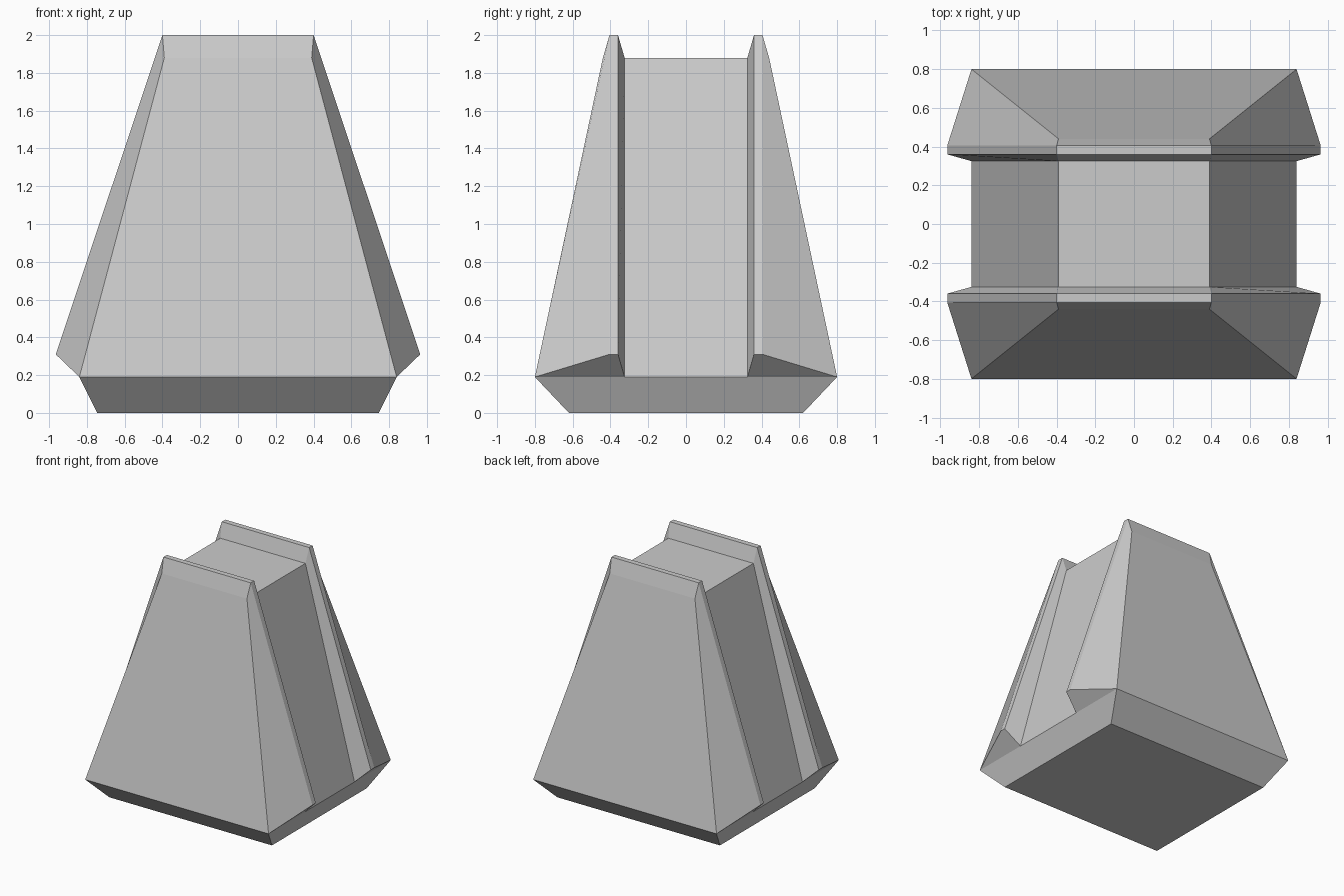
import bpy
import bmesh

if "Cube" in bpy.data.objects:
    bpy.data.objects.remove(bpy.data.objects["Cube"])


def finish(bm, name):
    bmesh.ops.recalc_face_normals(bm, faces=bm.faces)
    mesh = bpy.data.meshes.new(name)
    bm.to_mesh(mesh)
    bm.free()
    obj = bpy.data.objects.new(name, mesh)
    bpy.context.collection.objects.link(obj)
    return obj


# Half profile of the tapered body, from outer face to central channel:
# (foot x, foot y, foot z, crown x, crown y, crown z)
half = [
    (0.84, 0.80, 0.19, 0.39, 0.44, 1.88),
    (0.965, 0.405, 0.31, 0.40, 0.405, 2.0),
    (0.965, 0.36, 0.31, 0.40, 0.36, 2.0),
    (0.84, 0.325, 0.19, 0.39, 0.325, 1.88),
]


def arch(bm, p, s):
    fx, fy, fz, cx, cy, cz = p
    pts = [(fx, s * fy, fz), (cx, s * cy, cz), (-cx, s * cy, cz), (-fx, s * fy, fz)]
    return [bm.verts.new(c) for c in pts]


# Tapered body: arches lofted from front to back
bm = bmesh.new()
arches = [arch(bm, p, -1) for p in half] + [arch(bm, p, 1) for p in reversed(half)]
for a, b in zip(arches, arches[1:]):
    for i in range(3):
        bm.faces.new((a[i], a[i + 1], b[i + 1], b[i]))
# Front and back faces
for end in (arches[0], arches[-1]):
    bm.faces.new(end)
# Undersides of the raised ribs
for group in (arches[:4], arches[4:]):
    for i in (0, 3):
        bm.faces.new([a[i] for a in group])

# Flared base, sharing the body's lower rim
bottom = {(sx, sy): bm.verts.new((sx * 0.745, sy * 0.62, 0))
          for sx in (1, -1) for sy in (-1, 1)}
for i, sx in ((0, 1), (3, -1)):
    rim = [arches[k][i] for k in (0, 3, 4, 7)]
    bm.faces.new(rim + [bottom[sx, 1], bottom[sx, -1]])
for k, sy in ((0, -1), (7, 1)):
    bm.faces.new((arches[k][0], arches[k][3], bottom[-1, sy], bottom[1, sy]))
bm.faces.new([bottom[c] for c in ((1, -1), (1, 1), (-1, 1), (-1, -1))])
finish(bm, "ribbed_tapered_block")
